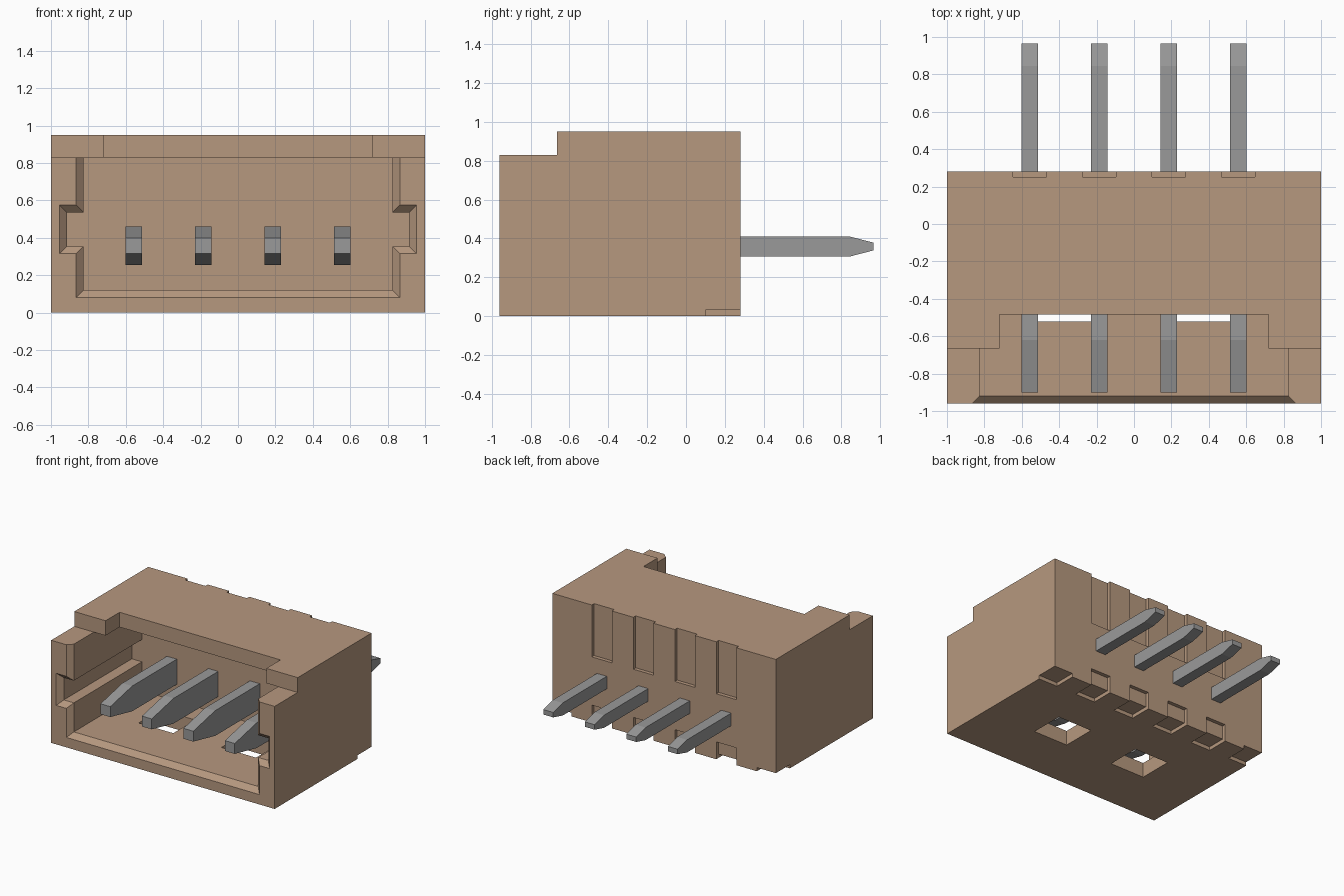
import bpy
import bmesh

start = bpy.data.objects.get("Cube")
if start:
    bpy.data.objects.remove(start, do_unlink=True)


def material(name, rgb):
    mat = bpy.data.materials.new(name)
    mat.use_nodes = True
    mat.diffuse_color = (*rgb, 1)
    mat.node_tree.nodes["Principled BSDF"].inputs["Base Color"].default_value = (*rgb, 1)
    return mat


tan = material("tan plastic", (0.47, 0.315, 0.212))
grey = material("grey metal", (0.32, 0.32, 0.32))


def loft(name, rings, mat=None):
    """Skin matching closed rings and cap both ends."""
    bm = bmesh.new()
    loops = [[bm.verts.new(p) for p in ring] for ring in rings]
    n = len(loops[0])
    for a, b in zip(loops, loops[1:]):
        for i in range(n):
            j = (i + 1) % n
            bm.faces.new((a[i], a[j], b[j], b[i]))
    bm.faces.new(loops[0][::-1])
    bm.faces.new(loops[-1])
    bmesh.ops.recalc_face_normals(bm, faces=bm.faces)
    mesh = bpy.data.meshes.new(name)
    bm.to_mesh(mesh)
    bm.free()
    ob = bpy.data.objects.new(name, mesh)
    bpy.context.collection.objects.link(ob)
    if mat:
        mesh.materials.append(mat)
    return ob


def box(name, x, y, z, mat=None):
    return loft(name, [[(x[0], y[0], h), (x[1], y[0], h), (x[1], y[1], h), (x[0], y[1], h)]
                       for h in z], mat)


def cavity_ring(y, o):
    """Cavity outline with side key slots, grown outward by o."""
    half = [(0.825 + o, 0.12 - o), (0.825 + o, 0.355 - o), (0.915 + o, 0.355 - o),
            (0.915 + o, 0.535 + o), (0.825 + o, 0.535 + o), (0.825 + o, 0.83)]
    return [(x, y, z) for x, z in half] + [(-x, y, z) for x, z in reversed(half)]


pin_centres = (-0.557, -0.186, 0.186, 0.557)
housing = box("housing", (-1, 1), (-0.96, 0.28), (0, 0.95), tan)

# Mating cavity with a flared mouth
cutters = [loft("cavity_cutter", [cavity_ring(-1.0, 0.08), cavity_ring(-0.92, 0),
                                  cavity_ring(-0.05, 0)])]
# Lowered front rim and roof notch
cutters.append(box("rim_cutter", (-1.1, 1.1), (-1.1, -0.665), (0.83, 1.1)))
cutters.append(box("roof_cutter", (-0.72, 0.72), (-1.1, -0.485), (0.8, 1.1)))
# Floor windows and rear corner reliefs
for s in (-1, 1):
    cutters.append(box("window_cutter", (s * 0.37 - 0.155, s * 0.37 + 0.155),
                       (-0.52, -0.24), (-0.1, 0.2)))
    cutters.append(box("corner_cutter", sorted((s * 0.83, s * 1.1)), (0.1, 0.4), (-0.1, 0.03)))
# Rear grooves above and below each pin, with relief underneath
for c in pin_centres:
    span = (c - 0.09, c + 0.09)
    cutters.append(box("upper_groove_cutter", span, (0.25, 0.4), (0.53, 1.1)))
    cutters.append(box("lower_groove_cutter", span, (0.25, 0.4), (-0.1, 0.14)))
    cutters.append(box("relief_cutter", span, (0.1, 0.4), (-0.1, 0.03)))

for cutter in cutters:
    cutter.hide_render = True
    mod = housing.modifiers.new(cutter.name, "BOOLEAN")
    mod.operation = "DIFFERENCE"
    mod.solver = "EXACT"
    mod.object = cutter

# Bake the cuts and remove the helpers
bpy.context.view_layer.update()
graph = bpy.context.evaluated_depsgraph_get()
baked = bpy.data.meshes.new_from_object(housing.evaluated_get(graph))
housing.modifiers.clear()
housing.data = baked
baked.materials.clear()
baked.materials.append(tan)
for poly in baked.polygons:
    poly.material_index = 0
for cutter in cutters:
    bpy.data.objects.remove(cutter, do_unlink=True)

# Contact pins: deep tapered blade in front, slim tail behind
pin_side = [(-0.9, 0.042), (-0.62, 0.102), (-0.03, 0.102), (-0.03, 0.051),
            (0.845, 0.051), (0.965, 0.02)]
outline = [(y, 0.358 + h) for y, h in pin_side] + [(y, 0.358 - h) for y, h in reversed(pin_side)]
for i, c in enumerate(pin_centres):
    loft(f"contact_pin_{i + 1}", [[(x, y, z) for y, z in outline]
                                  for x in (c - 0.044, c + 0.044)], grey)
